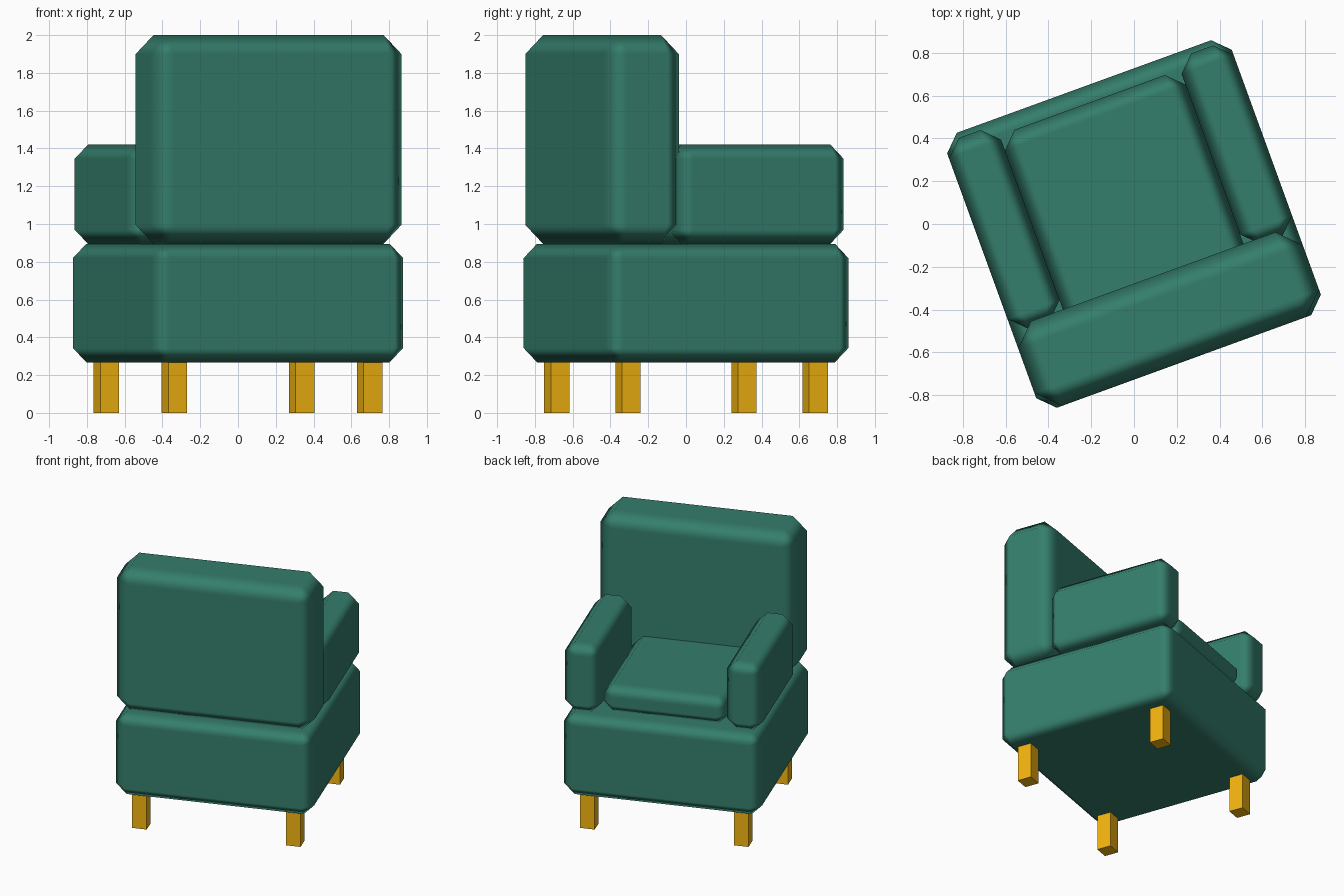
import bpy
import math
from mathutils import Matrix

if "Cube" in bpy.data.objects:
    bpy.data.objects.remove(bpy.data.objects["Cube"])

TURN = Matrix.Rotation(math.radians(20), 4, 'Z')   # whole chair is turned 20 degrees


def material(name, color):
    mat = bpy.data.materials.new(name)
    mat.diffuse_color = color
    mat.use_nodes = True
    mat.node_tree.nodes["Principled BSDF"].inputs["Base Color"].default_value = mat.diffuse_color
    return mat


green = material("green_fabric", (0.035, 0.21, 0.15, 1))
gold = material("gold_wood", (0.90, 0.46, 0.005, 1))


def block(name, x, y, z, mat, chamfer=0):
    """Box between (min, max) ranges in the chair's own frame, optionally chamfered."""
    bpy.ops.mesh.primitive_cube_add(size=1)
    ob = bpy.context.object
    ob.name = name
    size = [r[1] - r[0] for r in (x, y, z)]
    centre = [(r[0] + r[1]) / 2 for r in (x, y, z)]
    ob.data.transform(Matrix.Diagonal((*size, 1)))
    ob.matrix_world = TURN @ Matrix.Translation(centre)
    ob.data.materials.append(mat)
    if chamfer:
        bpy.ops.object.shade_smooth()
        bevel = ob.modifiers.new("chamfer", 'BEVEL')
        bevel.width = chamfer
        bevel.segments = 1
        bevel.harden_normals = True   # flat panels, soft edges
    return ob


# Upholstered base and tall backrest
block("base", (-0.708, 0.708), (-0.684, 0.684), (0.268, 0.895), green, 0.075)
block("backrest", (-0.708, 0.708), (-0.684, -0.262), (0.895, 2.0), green, 0.1)

# Seat cushion, tucked into the backrest
block("seat_cushion", (-0.449, 0.449), (-0.40, 0.605), (0.895, 1.11), green, 0.075)

# Armrests and legs, mirrored left and right
for side, s in (("left", -1), ("right", 1)):
    block(f"{side}_armrest", sorted((s * 0.449, s * 0.708)), (-0.29, 0.658),
          (0.895, 1.42), green, 0.075)
    for end, t in (("rear", -1), ("front", 1)):
        cx, cy, h = s * 0.55, t * 0.527, 0.0525
        block(f"{end}_{side}_leg", (cx - h, cx + h), (cy - h, cy + h), (0, 0.268), gold)
